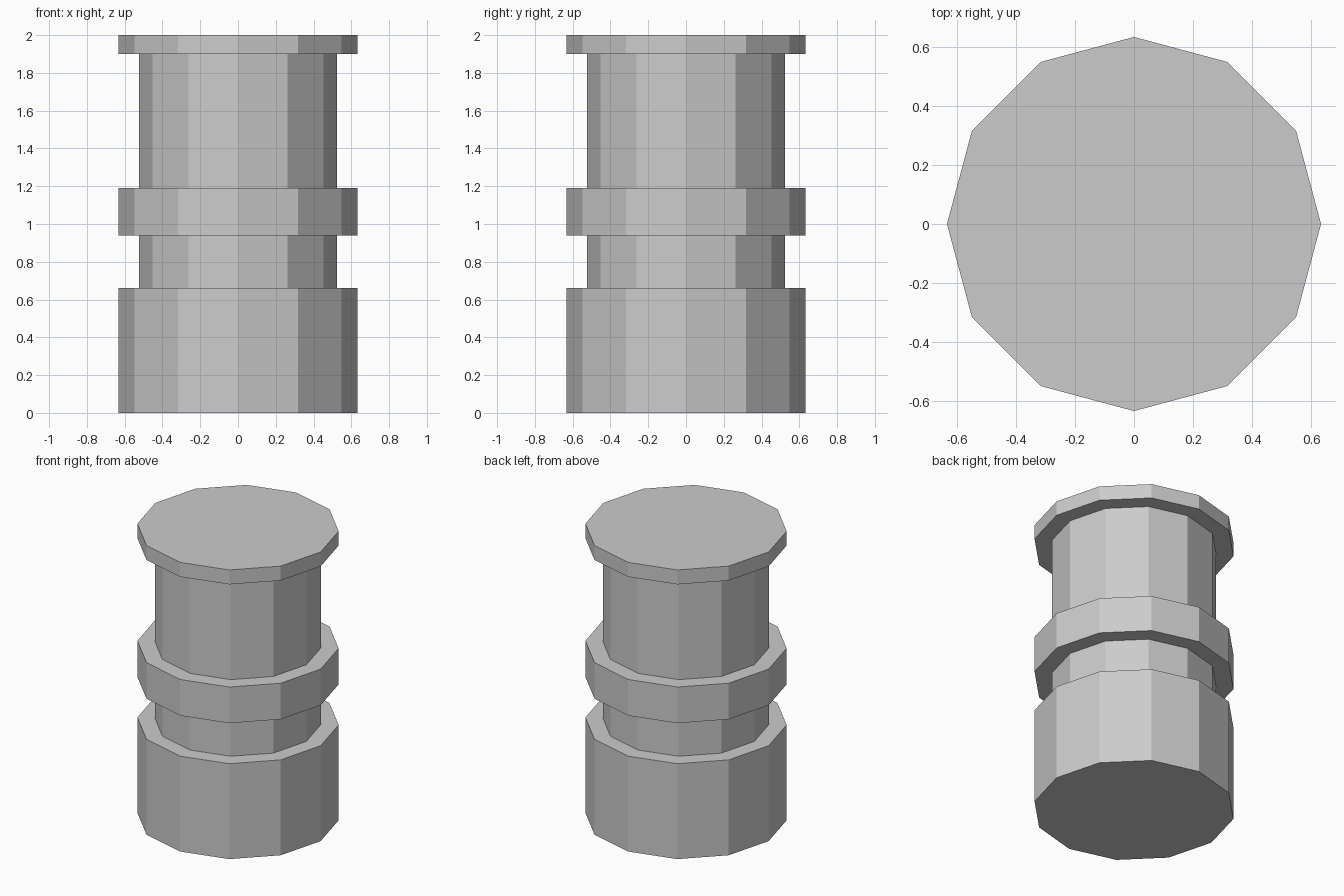
import bpy

if "Cube" in bpy.data.objects:
    bpy.data.objects.remove(bpy.data.objects["Cube"])

SIDES = 12


def drum(name, radius, z0, z1):
    """Flat-sided 12-gon drum with corners on the x and y axes."""
    bpy.ops.mesh.primitive_cylinder_add(
        vertices=SIDES, radius=radius, depth=z1 - z0,
        location=(0, 0, (z0 + z1) / 2))
    obj = bpy.context.object
    obj.name = name
    return obj


# Wide bands: tall base, middle collar, thin top cap
drum("base", 0.633, 0.0, 0.66)
drum("middle_collar", 0.633, 0.94, 1.19)
drum("top_cap", 0.633, 1.90, 2.0)

# Narrower core sections between the bands
drum("lower_core", 0.523, 0.66, 0.94)
drum("upper_core", 0.523, 1.19, 1.90)
